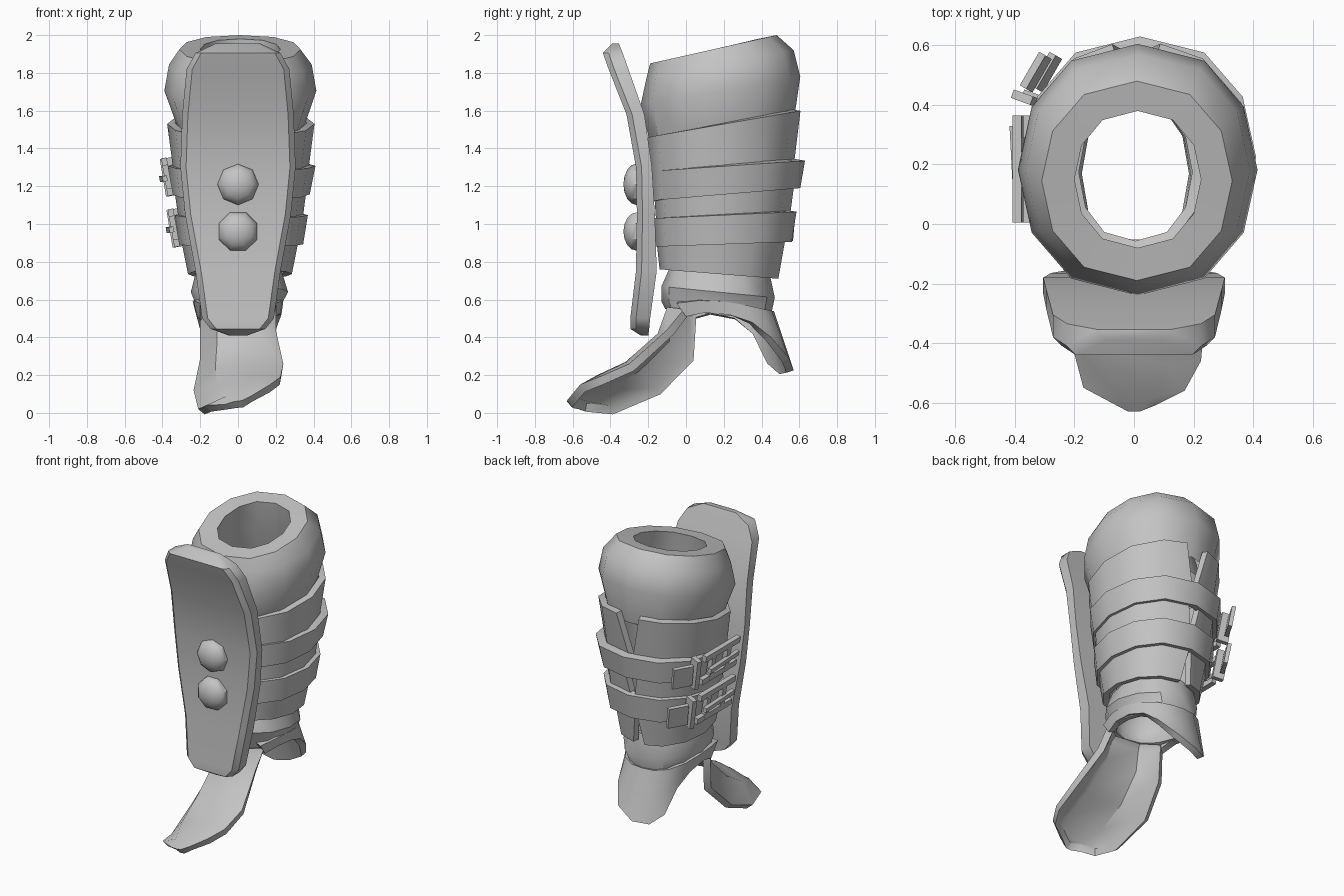
import bpy, bmesh, math
from mathutils import Matrix, Vector

cube = bpy.data.objects.get("Cube")
if cube:
    bpy.data.objects.remove(cube)

grey = bpy.data.materials.new("plain grey")
grey.use_nodes = True
grey.diffuse_color = (0.55, 0.55, 0.55, 1)
grey.node_tree.nodes["Principled BSDF"].inputs["Base Color"].default_value = grey.diffuse_color


def finish(name, bm, thickness=0, recess=False):
    mesh = bpy.data.meshes.new(name)
    count = len(bm.faces)
    bm.to_mesh(mesh)
    bm.free()
    mesh.materials.append(grey)
    ob = bpy.data.objects.new(name, mesh)
    bpy.context.collection.objects.link(ob)
    bpy.ops.object.select_all(action='DESELECT')
    ob.select_set(True)
    bpy.context.view_layer.objects.active = ob
    if thickness:
        mod = ob.modifiers.new("thickness", 'SOLIDIFY')
        mod.thickness = thickness
        mod.offset = -1
        mod.use_even_offset = True
        bpy.ops.object.modifier_apply(modifier=mod.name)
    if recess:
        # Sink the inner side, leaving a raised rim
        bm = bmesh.new()
        bm.from_mesh(ob.data)
        bm.faces.ensure_lookup_table()
        bmesh.ops.inset_region(bm, faces=bm.faces[count:2 * count],
                               thickness=0.04, depth=-0.02, use_even_offset=False)
        bm.to_mesh(ob.data)
        bm.free()
    bpy.ops.object.shade_smooth_by_angle(angle=math.radians(36))


def sheet(name, rows, closed=False, caps=False, thickness=0, recess=False):
    """Skin rows of points, listed top to bottom and anticlockwise from above."""
    bm = bmesh.new()
    vs = [[bm.verts.new(p) for p in row] for row in rows]
    n = len(vs[0])
    for a, b in zip(vs, vs[1:]):
        for i in range(n if closed else n - 1):
            j = (i + 1) % n
            bm.faces.new((a[i], b[i], b[j], a[j]))
    if caps:
        bm.faces.new(vs[0])
        bm.faces.new(vs[-1][::-1])
    finish(name, bm, thickness, recess)


def ring(x0, x1, y0, y1, z_front, z_back, gap=None):
    """Twelve-sided oval, tilted front to back; gap (degrees) opens it at the rear seam."""
    angles = range(0, 360, 30)
    if gap is not None:
        angles = [91 + gap, *range(120, 450, 30), 451 - gap]
    pts = []
    for a in angles:
        c, s = math.cos(math.radians(a)), math.sin(math.radians(a))
        c = math.copysign(abs(c) ** 0.85, c) if abs(c) > 0.01 else 0
        pts.append(((x0 + x1) / 2 + c * (x1 - x0) / 2, (y0 + y1) / 2 + s * (y1 - y0) / 2,
                    z_front + (z_back - z_front) * (s + 1) / 2))
    return pts


# Padded upper cuff with a hollow centre
sheet("upper_cuff", [
    ring(-0.27, 0.29, -0.13, 0.50, 1.42, 1.50),
    ring(-0.24, 0.26, -0.10, 0.40, 1.70, 1.80),
    ring(-0.20, 0.225, -0.08, 0.38, 1.87, 1.98),
    ring(-0.31, 0.33, -0.19, 0.48, 1.85, 2.00),
    ring(-0.365, 0.39, -0.21, 0.57, 1.77, 1.92),
    ring(-0.39, 0.415, -0.24, 0.605, 1.63, 1.78),
    ring(-0.31, 0.34, -0.19, 0.57, 1.43, 1.54)], closed=True)

# Overlapping shaft bands, open along the rear seam
sheet("upper_band", [ring(-0.375, 0.405, -0.20, 0.61, 1.46, 1.60, 9),
                     ring(-0.33, 0.36, -0.18, 0.565, 1.12, 1.26, 0)], thickness=0.04)
sheet("middle_band", [ring(-0.34, 0.365, -0.17, 0.575, 1.18, 1.22, 5),
                      ring(-0.30, 0.33, -0.15, 0.54, 0.90, 0.96, 0)], thickness=0.04)
sheet("lower_band", [ring(-0.31, 0.33, -0.16, 0.535, 0.95, 0.97, 0),
                     ring(-0.265, 0.285, -0.14, 0.49, 0.76, 0.71, 6)], thickness=0.04)

# Two belts
sheet("upper_belt", [ring(-0.37, 0.41, -0.18, 0.63, 1.28, 1.335),
                     ring(-0.35, 0.38, -0.17, 0.605, 1.125, 1.19)], closed=True, thickness=0.05)
sheet("lower_belt", [ring(-0.335, 0.37, -0.17, 0.585, 1.03, 1.065),
                     ring(-0.31, 0.345, -0.16, 0.56, 0.88, 0.905)], closed=True, thickness=0.05)

# Pleated ankle
sheet("ankle", [ring(-0.22, 0.23, -0.09, 0.44, 0.76, 0.75),
                ring(-0.25, 0.265, -0.13, 0.47, 0.67, 0.61),
                ring(-0.22, 0.225, -0.13, 0.455, 0.59, 0.54),
                ring(-0.21, 0.22, -0.11, 0.45, 0.55, 0.49)], closed=True, thickness=0.035)

# Twisted instep cover
sheet("instep_cover", [
    [(-0.20, 0.03, 0.53), (-0.11, -0.09, 0.56), (0.11, -0.10, 0.56), (0.20, -0.01, 0.55)],
    [(-0.20, 0.02, 0.29), (-0.11, -0.11, 0.39), (0.11, -0.15, 0.42), (0.20, -0.10, 0.44)],
    [(-0.235, -0.15, 0.12), (-0.12, -0.26, 0.24), (0.12, -0.32, 0.27), (0.24, -0.30, 0.26)],
    [(-0.21, -0.40, 0.02), (-0.11, -0.43, 0.14), (0.11, -0.47, 0.20), (0.225, -0.46, 0.19)],
    [(-0.17, -0.55, 0.04), (-0.06, -0.57, 0.09), (0.07, -0.58, 0.12), (0.17, -0.56, 0.15)],
    [(-0.07, -0.60, 0.045), (-0.02, -0.63, 0.06), (0.02, -0.63, 0.065), (0.07, -0.61, 0.09)],
], thickness=0.045, recess=True)

# Arched sides and twisted heel tongue as one saddle: upper edge, then hem
half = [(0.20, -0.05, 0.58), (0.235, 0.07, 0.595), (0.24, 0.20, 0.59),
        (0.215, 0.32, 0.57), (0.16, 0.41, 0.55), (0.08, 0.455, 0.54)]
saddle_top = half + [(0, 0.465, 0.54)] + [(-x, y, z) for x, y, z in half[::-1]]
saddle_hem = [(0.20, 0.00, 0.51), (0.225, 0.10, 0.53), (0.23, 0.23, 0.52),
              (0.215, 0.35, 0.48), (0.185, 0.45, 0.40), (0.12, 0.545, 0.29),
              (0, 0.57, 0.225), (-0.10, 0.53, 0.215), (-0.165, 0.46, 0.27),
              (-0.195, 0.37, 0.42), (-0.215, 0.26, 0.495), (-0.22, 0.13, 0.52),
              (-0.20, 0.02, 0.49)]
middle = [tuple((Vector(a) + Vector(b)) / 2) for a, b in zip(saddle_top, saddle_hem)]
sheet("heel_saddle", [saddle_top, middle, saddle_hem], thickness=0.04)

# Shin plate: height, half width, front depth, back depth
plate = [(1.955, 0.12, -0.39, -0.355), (1.905, 0.225, -0.44, -0.335),
         (1.82, 0.272, -0.41, -0.305), (1.58, 0.295, -0.315, -0.22), (1.30, 0.305, -0.265, -0.18),
         (1.05, 0.28, -0.26, -0.165), (0.75, 0.225, -0.265, -0.155), (0.50, 0.19, -0.295, -0.19),
         (0.445, 0.145, -0.295, -0.195), (0.41, 0.05, -0.24, -0.20)]
sheet("shin_plate", [[(-w, f + 0.03, z), (-w + 0.03, f, z), (w - 0.03, f, z),
                      (w, f + 0.03, z), (w, b, z), (-w, b, z)] for z, w, f, b in plate],
      closed=True, caps=True)

# Domed studs on the shin plate, poles facing forward
for name, z, r, turn in (("upper_stud", 1.21, 0.11, 0), ("lower_stud", 0.96, 0.11, 22.5)):
    bm = bmesh.new()
    bmesh.ops.create_uvsphere(bm, u_segments=8, v_segments=8, radius=r)
    bmesh.ops.transform(bm, matrix=Matrix.Translation((0, -0.26, z))
                        @ Matrix.Diagonal((1, 0.65, 1, 1))
                        @ Matrix.Rotation(math.radians(turn), 4, 'Y')
                        @ Matrix.Rotation(math.radians(90), 4, 'X'), verts=bm.verts)
    finish(name, bm)


def box(name, centre, size, turn=0, lean=0):
    bm = bmesh.new()
    bmesh.ops.create_cube(bm, size=1)
    m = (Matrix.Translation(Vector(centre)) @ Matrix.Rotation(math.radians(turn), 4, 'Z')
         @ Matrix.Rotation(math.radians(lean), 4, 'Y') @ Matrix.Diagonal((*size, 1)))
    bmesh.ops.transform(bm, matrix=m, verts=bm.verts)
    finish(name, bm)


# Belt buckles: loose strap end, cross bar and frame, leaning with the shaft
for label, x, z in (("upper", -0.375, 1.25), ("lower", -0.34, 0.98)):
    box(label + "_strap_end", (x + 0.045, 0.51, z), (0.025, 0.13, 0.14), -30, -10)
    box(label + "_buckle_bar", (x + 0.015, 0.42, z), (0.07, 0.03, 0.20), -20, -10)
    for y in (0.27, 0.11):
        box(label + "_buckle_post", (x, y, z), (0.03, 0.04, 0.20), 0, -10)
    for dz in (-0.08, 0.08):
        box(label + "_buckle_rail", (x - dz * 0.18, 0.185, z + dz), (0.03, 0.36, 0.04), 0, -10)
    box(label + "_buckle_pin", (x - 0.02, 0.17, z - 0.01), (0.025, 0.32, 0.03), 3, -10)
